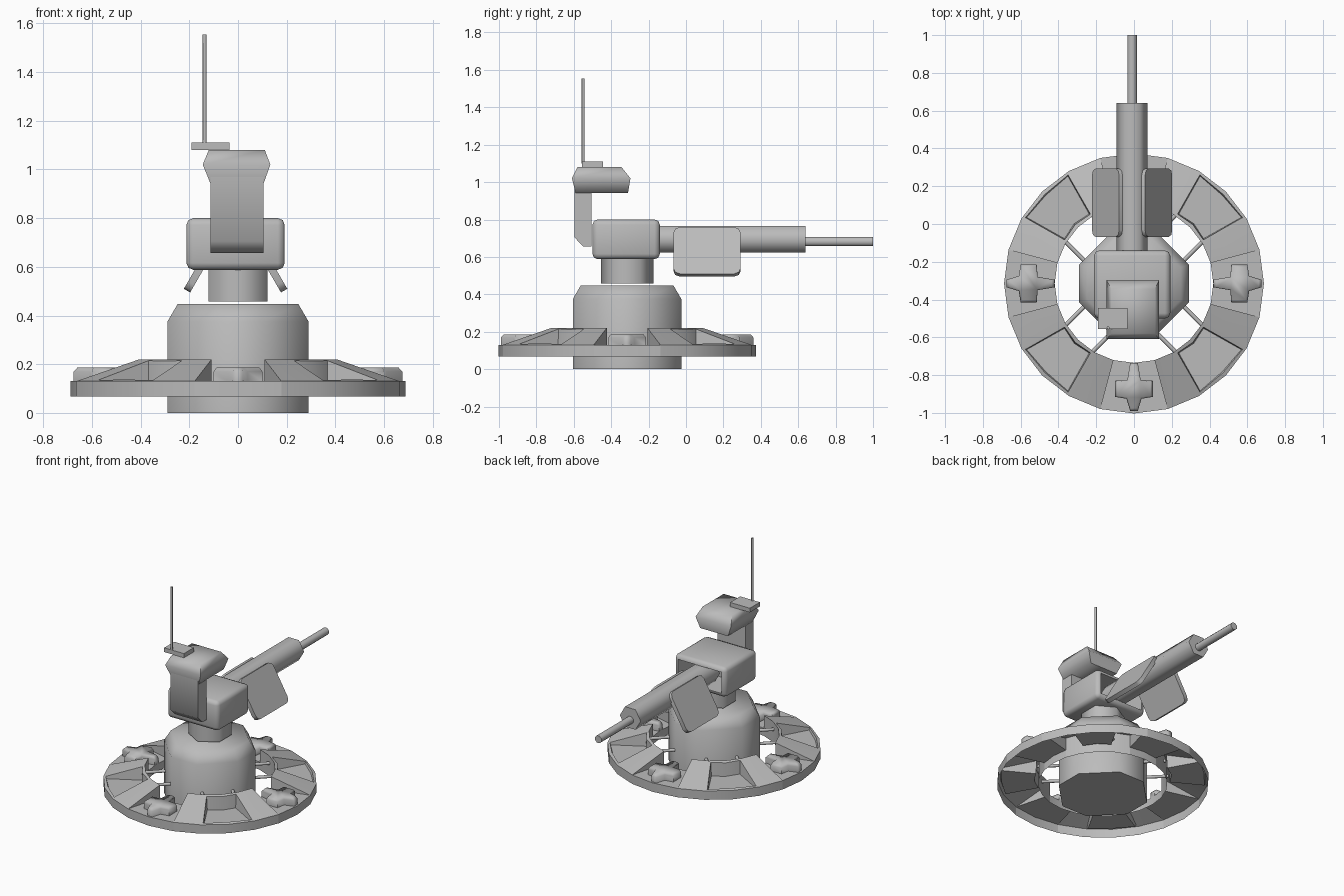
import bpy, bmesh
from math import cos, sin, pi, radians
from mathutils import Vector, Matrix

if "Cube" in bpy.data.objects:
    bpy.data.objects.remove(bpy.data.objects["Cube"], do_unlink=True)

GREY = (0.5, 0.5, 0.5, 1)
mat = bpy.data.materials.new("plain grey")
mat.diffuse_color = GREY
mat.use_nodes = True
mat.node_tree.nodes["Principled BSDF"].inputs["Base Color"].default_value = GREY

CY = -0.315   # turret axis
GX = -0.01    # gun centre line
GZ = 0.695


def finish(name, bm, angle=75):
    me = bpy.data.meshes.new(name)
    bm.to_mesh(me)
    bm.free()
    me.materials.append(mat)
    ob = bpy.data.objects.new(name, me)
    bpy.context.collection.objects.link(ob)
    bpy.ops.object.select_all(action='DESELECT')
    ob.select_set(True)
    bpy.context.view_layer.objects.active = ob
    bpy.ops.object.shade_smooth_by_angle(angle=radians(angle))
    return ob


def loft(rings):
    """Closed skin through rings of equal point count."""
    bm = bmesh.new()
    rows = [[bm.verts.new(p) for p in ring] for ring in rings]
    n = len(rows[0])
    for a, b in zip(rows, rows[1:]):
        for i in range(n):
            j = (i + 1) % n
            bm.faces.new((a[i], a[j], b[j], b[i]))
    bm.faces.new(rows[0])
    bm.faces.new(rows[-1])
    bmesh.ops.recalc_face_normals(bm, faces=bm.faces)
    return bm


def box(size, centre, bevel=0.0, segments=2, axis=None):
    bm = bmesh.new()
    bmesh.ops.create_cube(bm, size=1, matrix=Matrix.Diagonal((*size, 1)))
    if bevel:
        edges = [e for e in bm.edges if axis is None or
                 abs((e.verts[0].co - e.verts[1].co).normalized()[axis]) > 0.9]
        bmesh.ops.bevel(bm, geom=edges, offset=bevel, segments=segments,
                        profile=0.5, affect='EDGES')
    bmesh.ops.translate(bm, vec=centre, verts=bm.verts)
    return bm


def rod(name, start, end, radius, sides, turn=0.0):
    start, end = Vector(start), Vector(end)
    d = end - start
    bm = bmesh.new()
    m = Matrix.Translation((start + end) / 2) @ d.to_track_quat('Z', 'Y').to_matrix().to_4x4()
    bmesh.ops.create_cone(bm, cap_ends=True, segments=sides, radius1=radius, radius2=radius,
                          depth=d.length, matrix=m @ Matrix.Rotation(turn, 4, 'Z'))
    return finish(name, bm)


def polar(r, a, z):
    return (r * cos(a), CY + r * sin(a), z)


def shell(profile, first, last, steps):
    """Open-bottomed ring sector; also returns its first and last rows."""
    bm = bmesh.new()
    rows = []
    for i in range(steps + 1):
        a = radians(first + (last - first) * i / steps)
        rows.append([bm.verts.new(polar(r, a, z)) for r, z in profile])
    for a, b in zip(rows, rows[1:]):
        for i in range(len(profile) - 1):
            bm.faces.new((a[i], b[i], b[i + 1], a[i + 1]))
    return bm, rows[0], rows[-1]


# Ring: low pads alternating with raised, recessed segments
RO, RI = 0.688, 0.42
LOW = [(RO, 0.067), (RO, 0.13), (RI, 0.13), (RI, 0.075)]
HIGH = [(RO, 0.067), (RO, 0.13), (RI, 0.22), (RI, 0.13), (RI, 0.075)]
STAR = [(0.02, 0.42), (0.035, 0.51), (0.10, 0.515), (0.10, 0.60), (0.04, 0.61), (0.02, 0.675)]
for k in range(4):
    base = 90 * k
    finish(f"ring_pad_{k}", shell(LOW, base - 15, base + 15, 2)[0], 60)

    bm, start_row, end_row = shell(HIGH, base + 15, base + 75, 4)
    bm.faces.new(start_row[1:4])
    bm.faces.new(end_row[3:0:-1])
    bm.normal_update()
    mid = radians(base + 45)
    top = []
    for f in bm.faces:
        c = f.calc_center_median() - Vector((0, CY, 0))
        toward = (c.x * cos(mid) + c.y * sin(mid)) / c.xy.length
        if f.normal.z > 0.5 and toward > cos(radians(15)):
            top.append(f)
    # Recess with a level floor
    bmesh.ops.inset_region(bm, faces=top, thickness=0.022)
    bmesh.ops.inset_region(bm, faces=top, thickness=0.007)
    for v in {v for f in top for v in f.verts}:
        v.co.z = 0.12
    finish(f"ring_segment_{k}", bm, 40)

    # Cross-shaped clamp on each pad
    a = radians(base)
    u, v = Vector((cos(a), sin(a), 0)), Vector((-sin(a), cos(a), 0))
    outline = STAR + [(-t, r) for t, r in reversed(STAR)]

    def clamp_ring(z, s):
        return [Vector((0, CY, z)) + v * t * s + u * (0.55 + (r - 0.55) * s) for t, r in outline]
    finish(f"clamp_{k}", loft([clamp_ring(0.13, 1), clamp_ring(0.17, 1), clamp_ring(0.186, 0.88)]))

    # Pair of spokes from hub to ring
    d, side = Vector((cos(mid), sin(mid), 0)), Vector((-sin(mid), cos(mid), 0))
    for s in (-1, 1):
        o = Vector((0, CY, 0.17)) + side * 0.1 * s
        rod(f"spoke_{k}_{s + 1}", o + d * 0.25, o + d * 0.42, 0.011, 8)


# Hub: a square with cut corners, chamfered at the top
def cut_square(half, flat, z):
    quarter = [Vector((half, -flat, 0)), Vector((half, flat, 0))]
    return [Matrix.Rotation(pi / 2 * q, 3, 'Z') @ p + Vector((0, CY, z))
            for q in range(4) for p in quarter]


finish("hub", loft([cut_square(0.29, 0.1, 0), cut_square(0.29, 0.1, 0.375),
                    cut_square(0.248, 0.085, 0.447)]))

# Neck
finish("neck", loft([[polar(0.14, pi / 2 + pi / 3 * i, z) for i in range(6)]
                     for z in (0.457, 0.60)]))

# Turret body, hollow at the rear
bm = box((0.404, 0.36, 0.212), (GX, -0.32, 0.694), 0.028)
back = max(bm.faces, key=lambda f: f.calc_center_median().y)
bmesh.ops.inset_region(bm, faces=[back], thickness=0.004)
bmesh.ops.inset_region(bm, faces=[back], thickness=0.002, depth=-0.2)
finish("turret_body", bm)

# Gun and side shields
rod("gun_housing", (GX, -0.25, GZ), (GX, 0.64, GZ), 0.082, 6, pi / 6)
rod("gun_barrel", (GX, 0.6, GZ - 0.013), (GX, 1.0, GZ - 0.013), 0.027, 8, pi / 8)
for s, label in ((1, "left"), (-1, "right")):
    bm = box((0.03, 0.36, 0.288), (0, 0, 0), 0.035, 2, 0)
    bmesh.ops.rotate(bm, verts=bm.verts, matrix=Matrix.Rotation(radians(-30 * s), 3, 'Y'))
    bmesh.ops.translate(bm, verts=bm.verts, vec=(GX + 0.1275 * s, 0.1125, 0.627))
    finish(f"{label}_shield", bm)

# Sensor mast and head
ARM = [(-0.597, 1.0), (-0.597, 0.705), (-0.55, 0.657), (-0.505, 0.657), (-0.505, 1.0)]
finish("sensor_arm", loft([[(x, y, z) for y, z in ARM] for x in (-0.113, 0.105)]))


def rect(x0, x1, y0, y1, z):
    return [(x0, y0, z), (x1, y0, z), (x1, y1, z), (x0, y1, z)]


finish("sensor_head", loft([rect(-0.113, 0.105, -0.59, -0.31, 0.942),
                            rect(-0.145, 0.133, -0.61, -0.297, 1.02),
                            rect(-0.12, 0.11, -0.58, -0.345, 1.08)]))

# Antenna
finish("antenna_base", box((0.155, 0.112, 0.03), (-0.113, -0.501, 1.095)))
rod("antenna", (-0.137, -0.55, 1.1), (-0.137, -0.55, 1.555), 0.008, 8)
